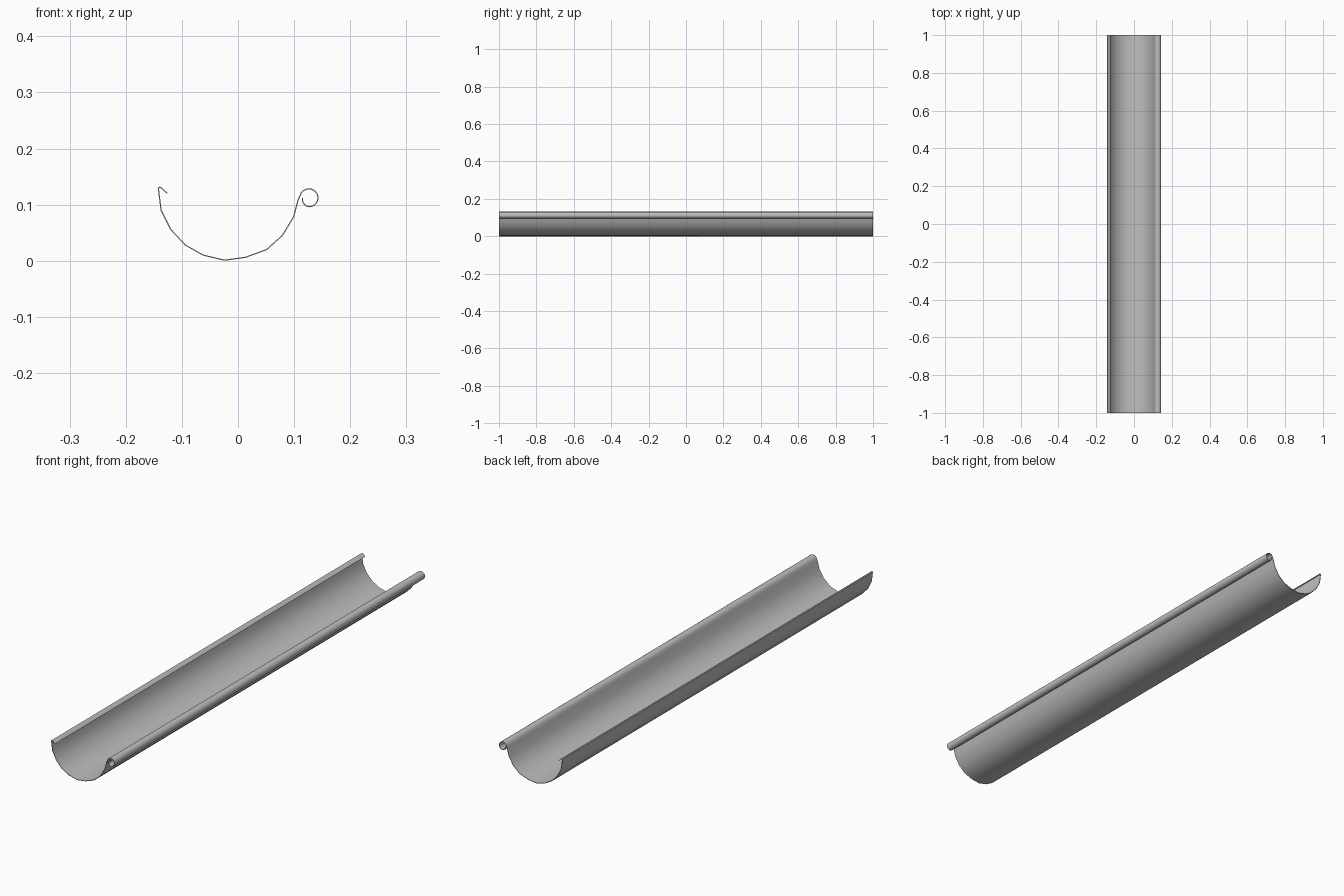
import bpy
import math

LENGTH = 2.0
SHEET = 0.002

old = bpy.data.objects.get("Cube")
if old:
    bpy.data.objects.remove(old, do_unlink=True)

# Galvanised grey metal
metal = bpy.data.materials.new("grey metal")
metal.use_nodes = True
grey = (0.52, 0.52, 0.52, 1.0)
metal.diffuse_color = grey
metal.node_tree.nodes["Principled BSDF"].inputs["Base Color"].default_value = grey

# Cross-section: folded back lip, then the round trough
profile = [
    (-0.126, 0.120), (-0.137, 0.130), (-0.140, 0.131), (-0.142, 0.129),
    (-0.137, 0.090), (-0.120, 0.056), (-0.094, 0.028), (-0.062, 0.010),
    (-0.024, 0.001), (0.013, 0.006), (0.051, 0.020), (0.079, 0.045),
    (0.099, 0.078), (0.107, 0.108),
]

# Rolled bead on the front edge, a spiral tightening inwards
STEPS = 18
for i in range(STEPS + 1):
    t = i / STEPS
    angle = math.radians(165 - 345 * t)
    radius = 0.0165 - 0.001 * t - 0.004 * max(0, t - 0.75) / 0.25
    profile.append((0.1265 + radius * math.cos(angle),
                    0.1120 + radius * math.sin(angle)))

# Sweep the section along the length
verts = [(x, y, z) for y in (-LENGTH / 2, LENGTH / 2) for x, z in profile]
n = len(profile)
faces = [(i, i + 1, n + i + 1, n + i) for i in range(n - 1)]
mesh = bpy.data.meshes.new("gutter_channel")
mesh.from_pydata(verts, [], faces)
mesh.materials.append(metal)
gutter = bpy.data.objects.new("gutter_channel", mesh)
bpy.context.collection.objects.link(gutter)

# Sheet thickness and smooth curves with crisp cut edges
bpy.ops.object.select_all(action='DESELECT')
gutter.select_set(True)
bpy.context.view_layer.objects.active = gutter
solid = gutter.modifiers.new("sheet thickness", 'SOLIDIFY')
solid.thickness = SHEET
solid.offset = 0
solid.use_even_offset = True
bpy.ops.object.modifier_apply(modifier=solid.name)
bpy.ops.object.shade_smooth_by_angle(angle=math.radians(40))
